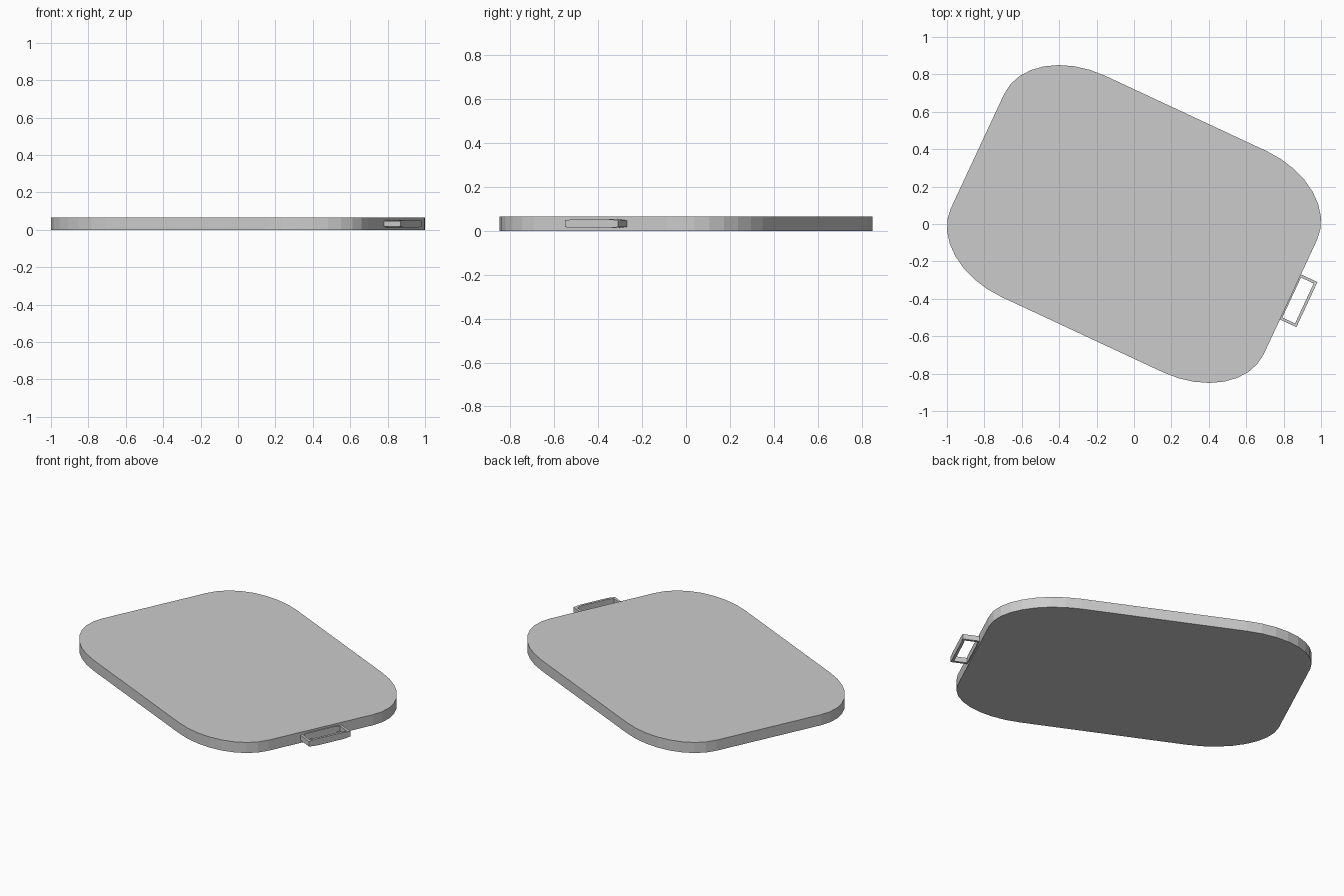
import bpy, bmesh, math

if "Cube" in bpy.data.objects:
    bpy.data.objects.remove(bpy.data.objects["Cube"])

ANGLE = math.radians(-25)      # whole model is turned about z
HALF_U, HALF_V, THICK = 0.923, 0.653, 0.065
CORNER, STEPS = 0.484, 8       # corner radius as a fraction of each half side


def make_object(name, bm):
    bmesh.ops.recalc_face_normals(bm, faces=bm.faces)
    mesh = bpy.data.meshes.new(name)
    bm.to_mesh(mesh)
    bm.free()
    obj = bpy.data.objects.new(name, mesh)
    bpy.context.collection.objects.link(obj)
    obj.rotation_euler.z = ANGLE
    return obj


# Board: rounded square stretched to a rectangle, so corners are elliptical
bm = bmesh.new()
outline = []
for corner, (su, sv) in enumerate([(1, 1), (-1, 1), (-1, -1), (1, -1)]):
    for i in range(STEPS + 1):
        a = math.pi / 2 * (corner + i / STEPS)
        u = su * (1 - CORNER) + CORNER * math.cos(a)
        v = sv * (1 - CORNER) + CORNER * math.sin(a)
        outline.append(bm.verts.new((u * HALF_U, v * HALF_V, 0)))
base = bm.faces.new(outline)
top = bmesh.ops.extrude_face_region(bm, geom=[base], use_keep_orig=True)
bmesh.ops.translate(bm, vec=(0, 0, THICK),
                    verts=[g for g in top["geom"] if isinstance(g, bmesh.types.BMVert)])
make_object("board", bm)

# Handle: thin rectangular frame, long bars slightly taller in the middle
U0, U1, HALF_LEN, MID, WALL = 0.915, 1.02, 0.133, 0.085, 0.015
END_H, MID_H = 0.0155, 0.0205
bm = bmesh.new()


def frame_loop(inset, sign):
    u0, u1, e = U0 + inset, U1 - inset, HALF_LEN - inset
    pts = [(u1, -e), (u1, -MID), (u1, MID), (u1, e),
           (u0, e), (u0, MID), (u0, -MID), (u0, -e)]
    return [bm.verts.new((u, v, THICK / 2 + sign * (MID_H if abs(v) == MID else END_H)))
            for u, v in pts]


rings = [frame_loop(0, -1), frame_loop(0, 1), frame_loop(WALL, 1), frame_loop(WALL, -1)]
for r in range(4):
    a, b = rings[r], rings[(r + 1) % 4]
    for i in range(8):
        j = (i + 1) % 8
        bm.faces.new((a[i], a[j], b[j], b[i]))
make_object("handle_frame", bm)
